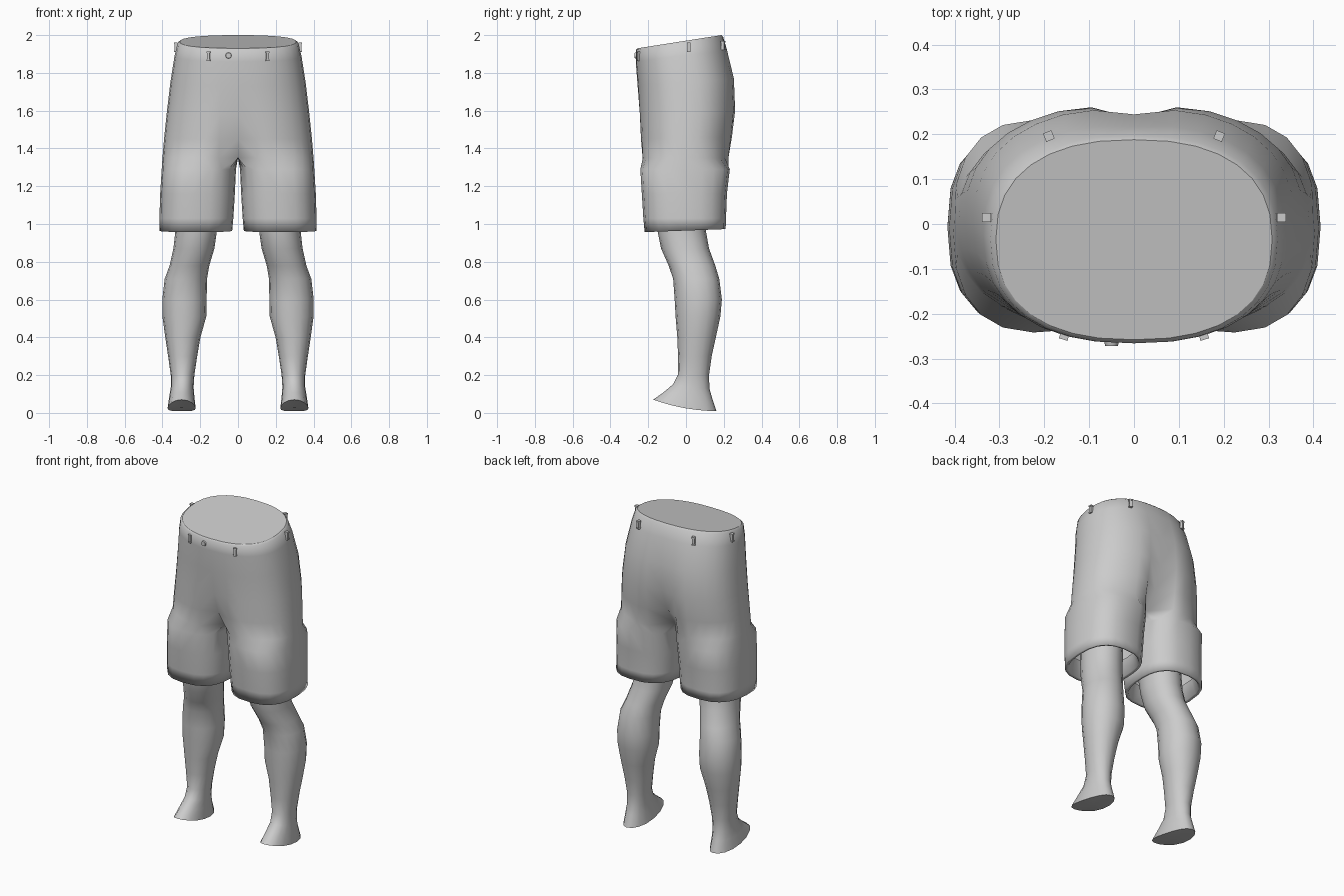
import bpy, bmesh, math
from mathutils import Matrix, Vector

if "Cube" in bpy.data.objects:
    bpy.data.objects.remove(bpy.data.objects["Cube"])

N, K = 16, 6  # outer arc segments and inner-thigh points of each shorts half


def finish(name, bm, angle, mirror=True):
    bmesh.ops.recalc_face_normals(bm, faces=bm.faces[:])
    me = bpy.data.meshes.new(name)
    bm.to_mesh(me)
    bm.free()
    ob = bpy.data.objects.new(name, me)
    bpy.context.collection.objects.link(ob)
    bpy.ops.object.select_all(action='DESELECT')
    ob.select_set(True)
    bpy.context.view_layer.objects.active = ob
    bpy.ops.object.shade_smooth_by_angle(angle=math.radians(angle))
    if mirror:
        m = ob.modifiers.new("Mirror", 'MIRROR')
        m.merge_threshold = 0.0005
    return ob


def spow(v, e):
    return math.copysign(abs(v) ** e, v)


def point(a, x0, x1, y0, y1, z0, z1, e, curve=1):
    """Point at angle a on a squared ellipse whose height runs from front z0 to back z1."""
    c, s = spow(math.cos(a), e), spow(math.sin(a), e)
    z = z1 + (z0 - z1) * ((1 - s) / 2) ** curve
    return Vector(((x0 + x1) / 2 + (x1 - x0) / 2 * c,
                   (y0 + y1) / 2 + (y1 - y0) / 2 * s, z))


def skin(bm, a, b, closed):
    n = len(a)
    for i in range(n if closed else n - 1):
        j = (i + 1) % n
        bm.faces.new((a[i], a[j], b[j], b[i]))


# Torso half rings: z front, z back, half width, y front, y back, front crease, back crease
TORSO = [
    (1.930, 2.000, .308, -.258, .188, 0, 0),
    (1.922, 1.990, .320, -.266, .197, 0, 0),
    (1.860, 1.920, .336, -.266, .222, 0, .02),
    (1.730, 1.770, .358, -.256, .260, 0, .06),
    (1.580, 1.600, .377, -.250, .268, .06, .12),
    (1.450, 1.460, .391, -.247, .254, .20, .28),
    (1.350, 1.350, .400, -.244, .240, .50, .55),
]
# Leg rings of the shorts: z, outer x, inner x, y front, y back
CUFF = [
    (1.290, .404, .010, -.242, .232),
    (1.160, .412, .016, -.234, .217),
    (1.030, .416, .024, -.226, .212),
    (.965, .416, .030, -.219, .210),
    (.968, .398, .048, -.202, .193),
    (1.060, .375, .070, -.180, .170),
]


def torso_ring(zf, zb, w, yf, yb, cf, cb):
    pts = []
    for i in range(N + 1):
        a = math.pi * (i / N - .5)
        p = point(a, -w, w, yf, yb, zf, zb, .84)
        p.y *= 1 - (cf if p.y < 0 else cb) * math.exp(-(p.x / .065) ** 2)
        if i in (0, N):
            p.x = 0
        pts.append(p)
    return pts


def cuff_ring(z, xo, xi, yf, yb):
    s = math.radians(50)
    angs = [-math.pi / 2 - s + (math.pi + 2 * s) * i / N for i in range(N + 1)]
    gap = math.pi - 2 * s
    angs += [math.pi / 2 + s + gap * (k + 1) / (K + 1) for k in range(K)]
    dz = .008 if z < 1 else 0
    return [point(a, xi, xo, yf, yb, z - dz, z + dz, .78) for a in angs]


# Shorts: waist to crotch, then the two cuffs with turned-in hems
bm = bmesh.new()
rings = [[bm.verts.new(p) for p in torso_ring(*r)] for r in TORSO]
for a, b in zip(rings, rings[1:]):
    skin(bm, a, b, False)
last = rings[-1]
front, back = last[0].co.copy(), last[-1].co.copy()
prev = last + [bm.verts.new(back.lerp(front, (k + 1) / (K + 1))) for k in range(K)]
for r in CUFF:
    cur = [bm.verts.new(p) for p in cuff_ring(*r)]
    skin(bm, prev, cur, True)
    prev = cur
finish("shorts", bm, 120)

# Flat sloping cap closing the waist
bm = bmesh.new()
half = torso_ring(*TORSO[0])
bm.faces.new([bm.verts.new(p) for p in half] +
             [bm.verts.new((-p.x, p.y, p.z)) for p in half[-2:0:-1]])
cap = finish("waist_cap", bm, 30, False)
if cap.data.polygons[0].normal.z < 0:
    cap.data.flip_normals()

# Bare legs: inner x, outer x, y front, y back, z front, z back
LEG = [
    (.100, .325, -.165, .100, 1.10, 1.10),
    (.112, .332, -.150, .106, .960, .960),
    (.125, .342, -.132, .122, .870, .870),
    (.152, .362, -.092, .155, .780, .780),
    (.164, .388, -.068, .176, .710, .710),
    (.166, .401, -.060, .190, .600, .600),
    (.168, .400, -.055, .182, .510, .510),
    (.199, .385, -.046, .158, .400, .400),
    (.216, .370, -.042, .136, .300, .300),
    (.231, .356, -.042, .122, .205, .200),
    (.235, .356, -.068, .124, .152, .130),
    (.231, .364, -.120, .138, .108, .080),
    (.224, .373, -.174, .161, .070, .010),
]
bm = bmesh.new()
prev = None
for r in LEG:
    cur = [bm.verts.new(point(2 * math.pi * i / 16, *r, .95, 2)) for i in range(16)]
    if prev:
        skin(bm, prev, cur, True)
    prev = cur
# Hollow-looking sole fanned to a slightly raised centre
mid = bm.verts.new((.298, 0, .027))
for i in range(16):
    bm.faces.new((prev[i], prev[(i + 1) % 16], mid))
finish("legs", bm, 50)

# Belt loops: x, y, z, turn around z
bm = bmesh.new()
for x, y, z, turn in [(.155, -.248, 1.888, 17), (.329, .015, 1.935, 90), (.190, .196, 1.945, -22)]:
    place = Matrix.Translation((x, y, z)) @ Matrix.Rotation(math.radians(turn), 4, 'Z')
    for dz, size in [(0, (.016, .016, .042)), (.021, (.02, .02, .008)), (-.021, (.02, .02, .008))]:
        bmesh.ops.create_cube(bm, size=1, matrix=place @ Matrix.Translation((0, 0, dz)) @
                              Matrix.Diagonal((*size, 1)))
finish("belt_loops", bm, 30)

# Waist button
bm = bmesh.new()
bmesh.ops.create_cone(bm, cap_ends=True, segments=12, radius1=.017, radius2=.014, depth=.012,
                      matrix=Matrix.Translation((-.05, -.266, 1.892)) @
                      Matrix.Rotation(math.radians(90), 4, 'X'))
finish("button", bm, 30, False)
